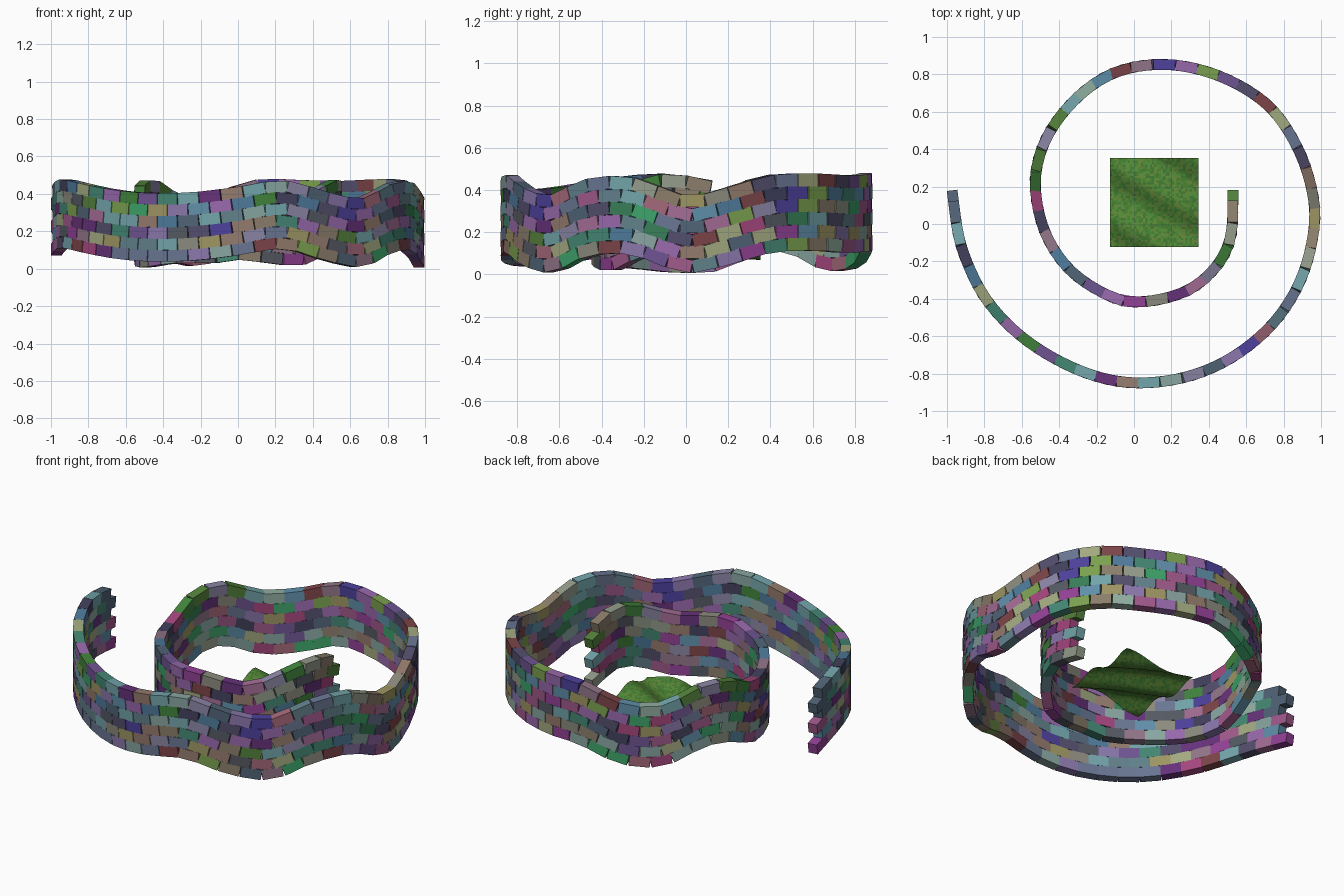
import bpy, bmesh, math, random
from mathutils import Vector, Matrix

if "Cube" in bpy.data.objects:
    bpy.data.objects.remove(bpy.data.objects["Cube"])

random.seed(7)
COURSES, THICK, HEIGHT, LENGTH = 6, 0.057, 0.061, 0.118

# Spiral centre line with the height of the wall's foot
PATH = [Vector(p) for p in [
    (-0.972, 0.175, 0.070), (-0.940, -0.056, 0.108), (-0.895, -0.20, 0.108), (-0.80, -0.39, 0.085),
    (-0.647, -0.564, 0.055), (-0.46, -0.70, 0.038), (-0.235, -0.805, 0.043), (-0.01, -0.850, 0.070),
    (0.24, -0.828, 0.106), (0.46, -0.75, 0.045), (0.65, -0.623, 0.010), (0.80, -0.462, 0.085),
    (0.91, -0.254, 0.095), (0.966, 0.0, 0.008), (0.95, 0.19, 0.045), (0.877, 0.404, 0.105),
    (0.743, 0.61, 0.112), (0.556, 0.746, 0.103), (0.33, 0.832, 0.108), (0.096, 0.853, 0.110),
    (-0.128, 0.80, 0.035), (-0.31, 0.671, 0.020), (-0.45, 0.495, 0.105), (-0.518, 0.32, 0.090),
    (-0.524, 0.142, 0.015), (-0.465, -0.072, 0.010), (-0.33, -0.26, 0.030), (-0.128, -0.388, 0.030),
    (0.0, -0.418, 0.048), (0.166, -0.398, 0.030), (0.326, -0.335, 0.018), (0.462, -0.20, 0.085),
    (0.522, -0.05, 0.110), (0.529, 0.175, 0.062)]]


def dense_path(points, steps=16):
    """Catmull-Rom curve through the points."""
    ext = [2 * points[0] - points[1]] + points + [2 * points[-1] - points[-2]]
    out = []
    for a, b, c, d in zip(ext, ext[1:], ext[2:], ext[3:]):
        for i in range(steps):
            t = i / steps
            out.append(0.5 * (2 * b + (c - a) * t + (2 * a - 5 * b + 4 * c - d) * t ** 2
                              + (3 * b - a - 3 * c + d) * t ** 3))
    return out + [points[-1]]


CURVE = dense_path(PATH)
DIST = [0.0]
for p, q in zip(CURVE, CURVE[1:]):
    DIST.append(DIST[-1] + (q - p).length)


def at(s):
    """Point at distance s along the spiral."""
    s = min(max(s, 0), DIST[-1])
    i = next(k for k in range(1, len(DIST)) if DIST[k] >= s - 1e-9)
    return CURVE[i - 1].lerp(CURVE[i], (s - DIST[i - 1]) / (DIST[i] - DIST[i - 1]))


def material(name, rgb):
    m = bpy.data.materials.new(name)
    m.diffuse_color = (*rgb, 1)
    m.use_nodes = True
    m.node_tree.nodes["Principled BSDF"].inputs["Base Color"].default_value = m.diffuse_color
    return m


def finish(bm, name, mats):
    me = bpy.data.meshes.new(name)
    bm.to_mesh(me)
    bm.free()
    for m in mats:
        me.materials.append(m)
    ob = bpy.data.objects.new(name, me)
    bpy.context.collection.objects.link(ob)
    return ob


# Mixed brick colours
BRICKS = [material(f"brick_{i}", [random.uniform(0.03, 0.42) for _ in range(3)]) for i in range(36)]


def brick(bm, a, b, lift):
    """Box laid from a to b, tilted with the slope."""
    along = (b - a).normalized()
    side = Vector((0, 0, 1)).cross(along).normalized()
    up = along.cross(side)
    rot = Matrix((along, side, up)).transposed().to_4x4()
    centre = (a + b) / 2 + Vector((0, 0, lift + HEIGHT / 2))
    size = Matrix.Diagonal(((b - a).length * 0.995, THICK, HEIGHT, 1))
    verts = bmesh.ops.create_cube(bm, size=1, matrix=Matrix.Translation(centre) @ rot @ size)["verts"]
    colour = random.randrange(len(BRICKS))
    for f in {f for v in verts for f in v.link_faces}:
        f.material_index = colour


# Courses of bricks, alternate ones set in by half a brick at both ends
count = round(DIST[-1] / LENGTH)
step = DIST[-1] / count
for row in range(COURSES):
    bm = bmesh.new()
    odd = row % 2
    for i in range(count - odd):
        s = (i + odd / 2) * step
        brick(bm, at(s), at(s + step), row * HEIGHT)
    finish(bm, f"brick_course_{row + 1}", BRICKS)

# Rippled grass patch inside the spiral
GREENS = [material(f"grass_{i}", c) for i, c in enumerate(
    [(0.06, 0.22, 0.03), (0.08, 0.27, 0.04), (0.05, 0.18, 0.03), (0.13, 0.24, 0.04)])]
bm = bmesh.new()
bmesh.ops.create_grid(bm, x_segments=40, y_segments=40, size=0.2375,
                      matrix=Matrix.Translation((0.108, 0.115, 0)))
for v in bm.verts:
    u = 0.5 * v.co.x + 0.87 * v.co.y
    v.co.z = 0.085 + 0.022 * math.cos(2 * math.pi * (u - 0.47) / 0.25) + 0.008 * math.sin(9 * v.co.x)
for f in bm.faces:
    f.material_index = random.randrange(4)
    f.smooth = True
finish(bm, "grass_patch", GREENS)
